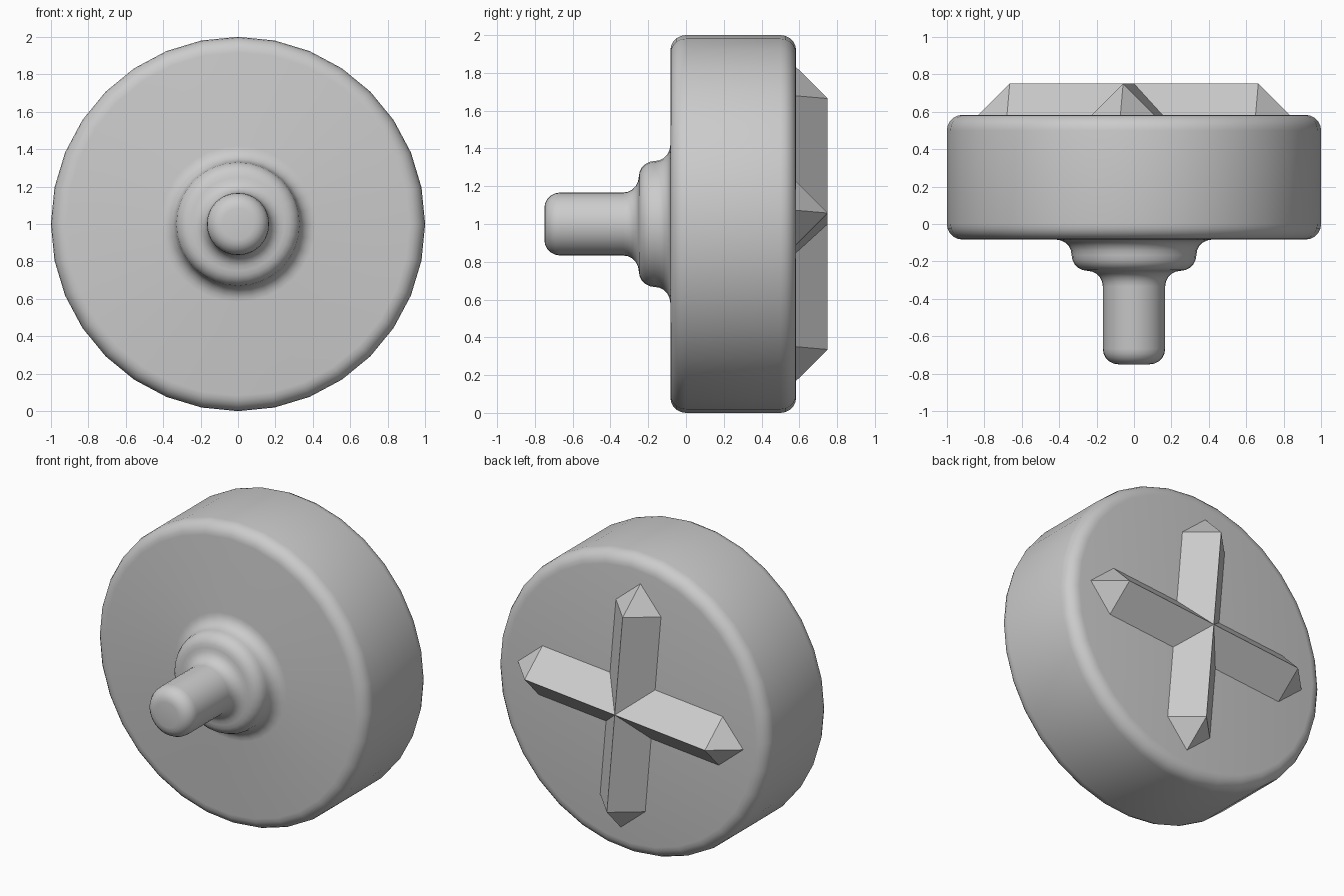
import bpy, bmesh, math
from mathutils import Matrix, Vector

cube = bpy.data.objects.get("Cube")
if cube:
    bpy.data.objects.remove(cube, do_unlink=True)

U = 1 / 6          # module that all sizes follow
R = U / 2          # radius of every rounding
SIDES = 32
CENTRE = Vector((0, 0, 1))

grey = bpy.data.materials.new("plain_grey")
grey.use_nodes = True
colour = (0.6, 0.6, 0.6, 1)
grey.diffuse_color = colour
grey.node_tree.nodes["Principled BSDF"].inputs["Base Color"].default_value = colour


def make_object(name, bm):
    bmesh.ops.recalc_face_normals(bm, faces=bm.faces)
    mesh = bpy.data.meshes.new(name)
    bm.to_mesh(mesh)
    bm.free()
    mesh.materials.append(grey)
    obj = bpy.data.objects.new(name, mesh)
    bpy.context.collection.objects.link(obj)
    return obj


def arc(radius, y, start, end, steps=5):
    """Quarter rounding in the (radius, y) profile plane."""
    angles = [math.radians(start + (end - start) * i / steps) for i in range(steps + 1)]
    return [(radius + R * math.cos(a), y + R * math.sin(a)) for a in angles]


# Turned body: pin, stepped collar and wheel as one profile
front, back = -R, 3.5 * U
profile = [(0, -4.5 * U)]
profile += arc(U - R, -4.5 * U + R, -90, 0)             # pin tip
profile += arc(U + R, front - U - R, 180, 90)           # pin into collar
profile += arc(2 * U - R, front - U + R, -90, 0)        # collar shoulder
profile += arc(2 * U + R, front - R, 180, 90)           # collar into wheel
profile += arc(1 - R, front + R, -90, 0)                # wheel front rim
profile += arc(1 - R, back - R, 0, 90)                  # wheel back rim
profile += [(0, back)]

bm = bmesh.new()
verts = [bm.verts.new((r, y, 1)) for r, y in profile]
edges = [bm.edges.new(pair) for pair in zip(verts, verts[1:])]
bmesh.ops.spin(bm, geom=verts + edges, cent=CENTRE, axis=(0, 1, 0),
               angle=math.tau, steps=SIDES)
bmesh.ops.remove_doubles(bm, verts=bm.verts, dist=0.0005)
body = make_object("wheel_with_pin", bm)
bpy.ops.object.select_all(action="DESELECT")
body.select_set(True)
bpy.context.view_layer.objects.active = body
bpy.ops.object.shade_smooth_by_angle(angle=math.radians(35))


# Crossed back ridges: roof-shaped bars with pointed ends
def ridge(name, degrees):
    bm = bmesh.new()
    points = [(s * x, y, z) for s in (-1, 1)
              for x, y, z in ((5 * U, 0, 0), (4 * U, 0, U), (4 * U, 0, -U), (4 * U, U, 0))]
    for p in points:
        bm.verts.new(p)
    bmesh.ops.convex_hull(bm, input=bm.verts)
    bmesh.ops.dissolve_limit(bm, angle_limit=0.01, verts=bm.verts, edges=bm.edges)
    obj = make_object(name, bm)
    obj.matrix_world = (Matrix.Translation((0, back, 1))
                        @ Matrix.Rotation(math.radians(-degrees), 4, "Y"))


ridge("level_ridge", 5)
ridge("upright_ridge", 95)
